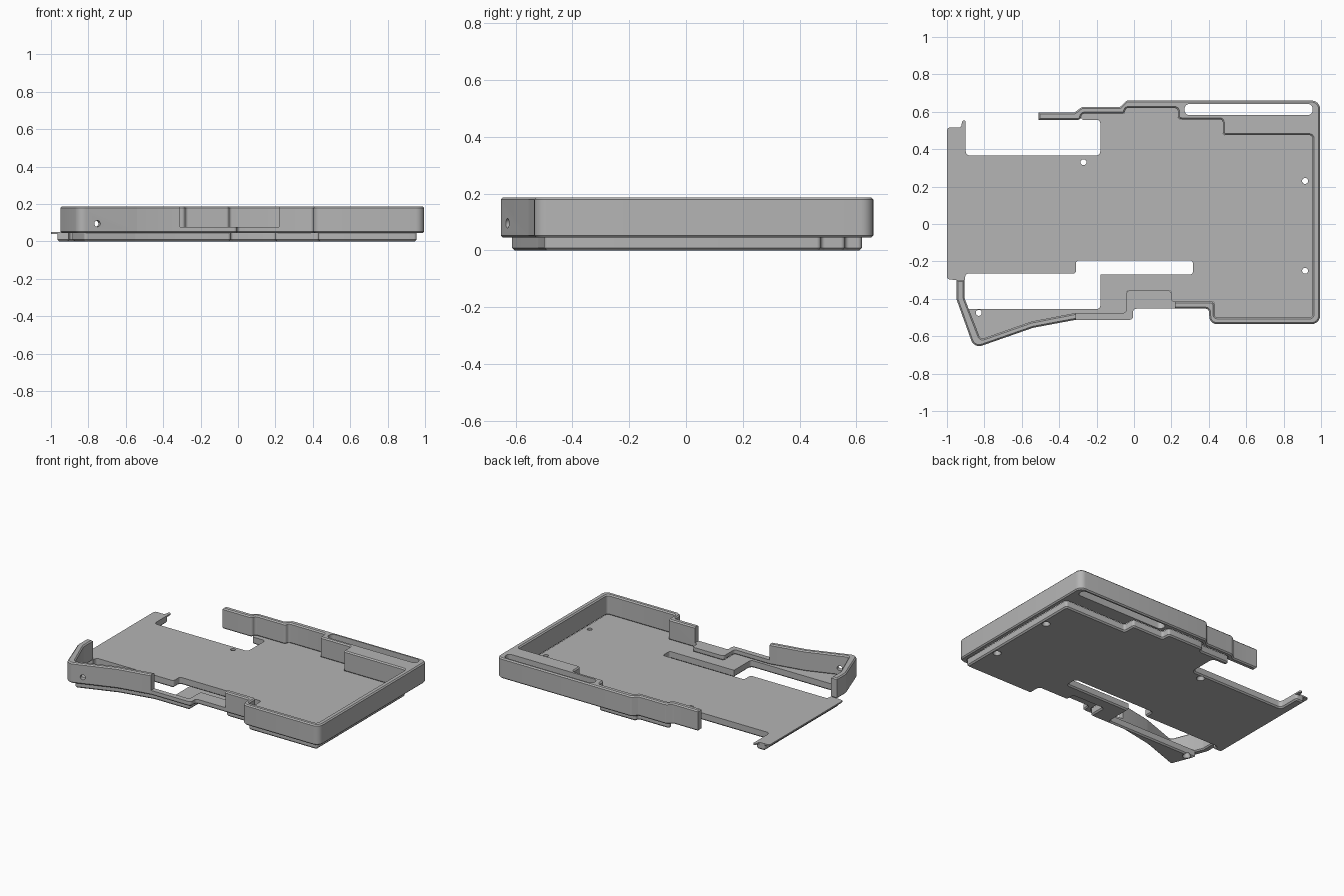
import bpy, bmesh, math
from mathutils import Vector, Matrix

cube = bpy.data.objects.get("Cube")
if cube:
    bpy.data.objects.remove(cube, do_unlink=True)

grey = bpy.data.materials.new("plain grey")
grey.use_nodes = True
grey.diffuse_color = (0.46, 0.46, 0.46, 1)
grey.node_tree.nodes["Principled BSDF"].inputs["Base Color"].default_value = (0.46, 0.46, 0.46, 1)


def rounded(points, radius):
    """Round every corner; a third value on a point overrides the radius."""
    result, n = [], len(points)
    for i, p in enumerate(points):
        here = Vector(p[:2])
        before = Vector(points[i - 1][:2]) - here
        after = Vector(points[(i + 1) % n][:2]) - here
        turn = before.angle(after)
        r = p[2] if len(p) > 2 else radius
        cut = min(r / math.tan(turn / 2), 0.45 * before.length, 0.45 * after.length)
        if cut < 0.001:
            result.append(here)
            continue
        r = cut * math.tan(turn / 2)
        centre = here + (before.normalized() + after.normalized()).normalized() * r / math.sin(turn / 2)
        start = here + before.normalized() * cut - centre
        end = here + after.normalized() * cut - centre
        sweep = math.atan2(start.cross(end), start.dot(end))
        steps = max(1, math.ceil(abs(sweep) / 0.3))
        for k in range(steps + 1):
            result.append(centre + Matrix.Rotation(sweep * k / steps, 2) @ start)
    return result


def make_object(name, bm):
    bmesh.ops.recalc_face_normals(bm, faces=bm.faces)
    mesh = bpy.data.meshes.new(name)
    bm.to_mesh(mesh)
    bm.free()
    mesh.materials.append(grey)
    obj = bpy.data.objects.new(name, mesh)
    bpy.context.collection.objects.link(obj)
    return obj


def prism(name, points, z0, z1, radius=0.015, chamfer=0.0, rims=()):
    """Extrude an outline and chamfer the rims at the given heights."""
    bm = bmesh.new()
    face = bm.faces.new([bm.verts.new((p.x, p.y, z0)) for p in rounded(points, radius)])
    top = bmesh.ops.extrude_face_region(bm, geom=[face], use_keep_orig=True)["geom"]
    bmesh.ops.translate(bm, vec=(0, 0, z1 - z0), verts=[g for g in top if isinstance(g, bmesh.types.BMVert)])
    bmesh.ops.recalc_face_normals(bm, faces=bm.faces)
    edges = [e for e in bm.edges if any(all(abs(v.co.z - z) < 1e-4 for v in e.verts) for z in rims)]
    if edges:
        bmesh.ops.bevel(bm, geom=edges, offset=chamfer, segments=1, affect='EDGES', clamp_overlap=False)
    return make_object(name, bm)


def cone(name, r1, r2, depth, matrix):
    bm = bmesh.new()
    bmesh.ops.create_cone(bm, cap_ends=True, segments=24, radius1=r1, radius2=r2, depth=depth, matrix=matrix)
    return make_object(name, bm)


def carve(obj, cutters):
    for cutter in cutters:
        cutter.hide_render = True
        mod = obj.modifiers.new("cut", 'BOOLEAN')
        mod.operation, mod.solver, mod.object = 'DIFFERENCE', 'EXACT', cutter
    graph = bpy.context.evaluated_depsgraph_get()
    mesh = bpy.data.meshes.new_from_object(obj.evaluated_get(graph))
    obj.modifiers.clear()
    obj.data = mesh
    for cutter in cutters:
        bpy.data.objects.remove(cutter, do_unlink=True)


def rectangle(x0, x1, y0, y1):
    return [(x0, y0), (x1, y0), (x1, y1), (x0, y1)]


# Inner wall contours shared by the wall and the floor
back_inner = [(-0.285, 0.557), (-0.28, 0.59), (-0.05, 0.59), (-0.045, 0.62), (0.235, 0.62),
              (0.235, 0.56), (0.475, 0.56), (0.475, 0.475), (0.955, 0.475)]
front_inner = [(0.955, -0.5), (0.43, -0.5), (0.43, -0.415), (0.2, -0.415), (0.2, -0.355),
               (-0.04, -0.355), (-0.04, -0.475), (-0.31, -0.475), (-0.55, -0.522), (-0.82, -0.617)]
wall_outer = [(-0.95, -0.3, 0), (-0.95, -0.4), (-0.855, -0.665, 0.045), (-0.54, -0.555), (-0.31, -0.512),
              (-0.005, -0.512), (-0.005, -0.453), (0.4, -0.453), (0.405, -0.535, 0.04),
              (0.995, -0.535, 0.045), (0.995, 0.66, 0.045), (-0.04, 0.66), (-0.075, 0.625),
              (-0.28, 0.625), (-0.32, 0.595), (-0.51, 0.595, 0)]

# Perimeter wall, open along one end
inner = [(-0.51, 0.557, 0)] + back_inner + front_inner + [(-0.905, -0.4), (-0.905, -0.3, 0)]
wall = prism("perimeter_wall", wall_outer + inner, 0.045, 0.187, 0.018, 0.008, (0.045, 0.187))
slot = prism("slot_cutter", rectangle(0.27, 0.955, 0.582, 0.642), 0, 0.3, 0.029)
port = prism("port_cutter", rectangle(-0.31, 0.22, -0.6, -0.3), 0.078, 0.3, 0)
aim = Vector((-0.33, 1, 0)).to_track_quat('Z', 'Y').to_matrix().to_4x4()
side_hole = cone("side_hole_cutter", 0.017, 0.017, 0.15, Matrix.Translation((-0.755, -0.62, 0.095)) @ aim)
carve(wall, [slot, port, side_hole])


def floor_outline(left, tab):
    start = [(left, -0.295), (left, 0.515)]
    if tab:
        start += [(-0.925, 0.515), (-0.918, 0.553), (-0.9, 0.553)]
    else:
        start += [(-0.9, 0.515)]
    return (start + [(-0.9, 0.365, 0.025), (-0.18, 0.365, 0.025), (-0.18, 0.557, 0.02)]
            + back_inner + front_inner
            + [(-0.884, -0.455, 0), (-0.18, -0.455, 0.02), (-0.18, -0.27, 0), (0.315, -0.27),
               (0.315, -0.195), (-0.31, -0.195), (-0.31, -0.265), (-0.9, -0.265, 0.025),
               (-0.905, -0.3, 0), (-0.95, -0.3, 0)])


def screw_cutters():
    cutters = []
    for x, y in ((-0.27, 0.33), (0.915, 0.23), (0.915, -0.25), (-0.83, -0.475)):
        cutters.append(cone("hole_cutter", 0.016, 0.016, 0.3, Matrix.Translation((x, y, 0))))
        cutters.append(cone("countersink_cutter", 0.029, 0.016, 0.03, Matrix.Translation((x, y, 0.01))))
    return cutters


# Thin floor sheet with an overhanging lip, and the raised base below it
sheet = prism("floor_sheet", floor_outline(-1.0, True), 0.04, 0.05)
base = prism("raised_base", floor_outline(-0.965, False), 0, 0.04, 0.015, 0.009, (0,))
for part in (sheet, base):
    carve(part, screw_cutters())

# Smooth rounded corners, keep chamfers crisp
bpy.ops.object.select_all(action='DESELECT')
for part in (wall, sheet, base):
    part.select_set(True)
bpy.context.view_layer.objects.active = wall
bpy.ops.object.shade_smooth_by_angle(angle=math.radians(30))
